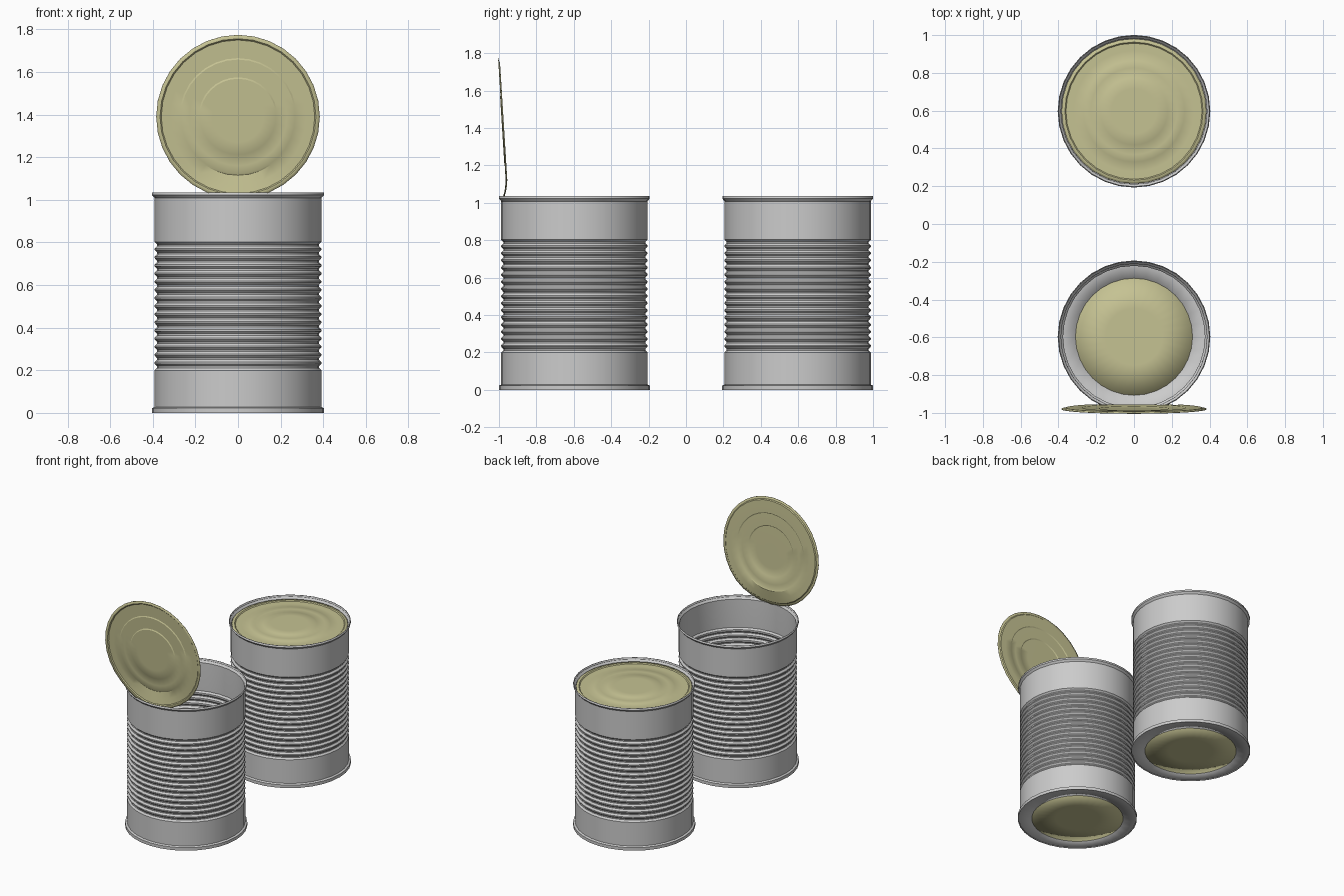
import bpy, bmesh, math

if "Cube" in bpy.data.objects:
    bpy.data.objects.remove(bpy.data.objects["Cube"])

SEGS = 32


def material(name, rgb):
    m = bpy.data.materials.new(name)
    m.diffuse_color = (*rgb, 1)
    m.use_nodes = True
    m.node_tree.nodes["Principled BSDF"].inputs["Base Color"].default_value = m.diffuse_color
    return m


yellow = material("pale_yellow", (0.56, 0.54, 0.29))


def lathe(name, profile, loc=(0, 0, 0), mat=None, thick=0.005, shape=None):
    """Spin (radius, z) points round z; radius 0 closes to a point."""
    bm = bmesh.new()
    rings = []
    for r, z in profile:
        if r == 0:
            rings.append([bm.verts.new((0, 0, z))] * SEGS)
        else:
            rings.append([bm.verts.new((r * math.cos(a), r * math.sin(a), z))
                          for a in (2 * math.pi * i / SEGS for i in range(SEGS))])
    for a, b in zip(rings, rings[1:]):
        for i in range(SEGS):
            j = (i + 1) % SEGS
            corners = list(dict.fromkeys((a[i], a[j], b[j], b[i])))
            bm.faces.new(corners)
    if shape:
        for v in bm.verts:
            v.co = shape(*v.co)
    me = bpy.data.meshes.new(name)
    bm.to_mesh(me)
    bm.free()
    me.shade_smooth()
    me.set_sharp_from_angle(angle=math.radians(30))
    ob = bpy.data.objects.new(name, me)
    ob.location = loc
    bpy.context.collection.objects.link(ob)
    if mat:
        me.materials.append(mat)
    sol = ob.modifiers.new("thickness", "SOLIDIFY")
    sol.thickness = thick
    sol.offset = -1
    return ob


# Can wall: bottom ring, bottom seam, ribbed middle, flared top lip
R = 0.391
wall = [(0.305, 0.004), (0.398, 0.004), (0.399, 0.0), (0.404, 0.0),
        (0.404, 0.022), (R, 0.028), (R, 0.2)]
ribs, z0, z1 = 16, 0.2, 0.81
pitch = (z1 - z0) / ribs
for k in range(ribs):
    z = z0 + k * pitch
    wall += [(R - 0.011, z + 0.3 * pitch), (R - 0.011, z + 0.5 * pitch),
             (R, z + 0.8 * pitch), (R, z + pitch)]
wall += [(R, 1.008), (0.403, 1.022), (0.403, 1.035)]

# Lid: raised edge and stepped concentric beads
lid = [(0.384, 0.006), (0.366, 0.006), (0.360, 0.0), (0.32, 0.0), (0.275, 0.0),
       (0.268, 0.004), (0.23, 0.004), (0.185, 0.004), (0.178, 0.008),
       (0.12, 0.008), (0.06, 0.008), (0, 0.008)]


# Open lid: stood upright, leaning outwards and bent near the hinge
def open_shape(x, y, z):
    h = 1.39 + y
    out = -0.957 - 0.062 * (h - 1.1) - z
    if h < 1.12:
        out -= 0.25 * (1.12 - h) * math.exp(-(x / 0.25) ** 2)
    return (x, out, h)


for name, y in (("front", -0.597), ("back", 0.597)):
    lathe(name + "_can_wall", wall, (0, y, 0))
    lathe(name + "_can_base", [(0.31, 0.010), (0.15, 0.010), (0, 0.010)],
          (0, y, 0), yellow, 0.007)

lathe("closed_lid", lid, (0, 0.597, 1.006), yellow, 0.004)
lathe("open_lid", lid, (0, 0, 0), yellow, 0.003, open_shape)
